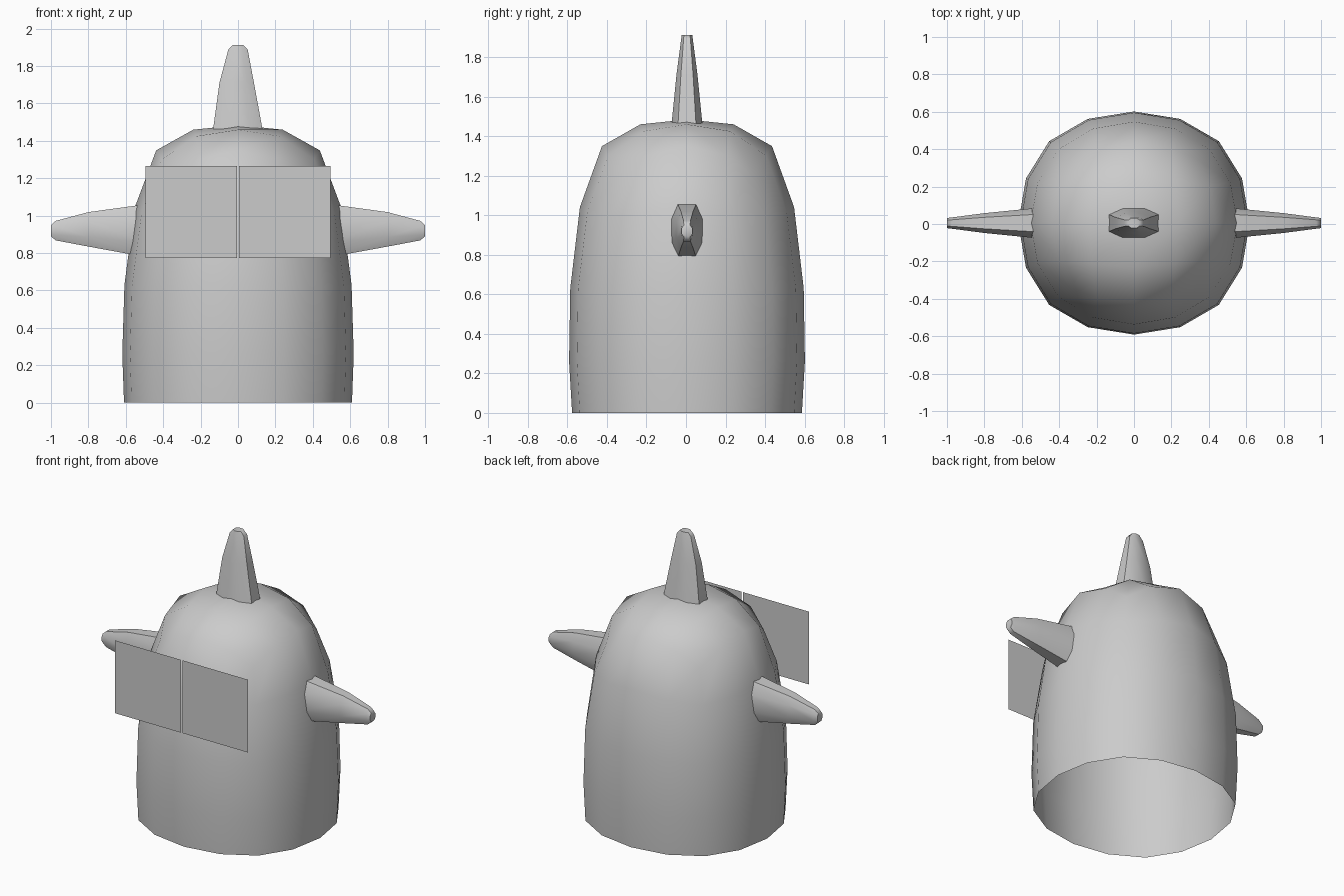
import bpy, bmesh, math
from mathutils import Vector

if "Cube" in bpy.data.objects:
    bpy.data.objects.remove(bpy.data.objects["Cube"])

grey = bpy.data.materials.new("plain grey")
grey.diffuse_color = (0.6, 0.6, 0.6, 1)
grey.use_nodes = True
grey.node_tree.nodes["Principled BSDF"].inputs["Base Color"].default_value = grey.diffuse_color


def make_object(name, verts, faces, smooth=None):
    mesh = bpy.data.meshes.new(name)
    mesh.from_pydata(verts, [], faces)
    mesh.materials.append(grey)
    obj = bpy.data.objects.new(name, mesh)
    bpy.context.collection.objects.link(obj)
    if smooth:
        bpy.ops.object.select_all(action='DESELECT')
        obj.select_set(True)
        bpy.context.view_layer.objects.active = obj
        bpy.ops.object.shade_smooth_by_angle(angle=math.radians(smooth))
    return obj


# Body: rounded open-bottomed box, with row heights set by a profile
HEIGHTS = [(0, 0), (.25, .26), (.481, .63), (.675, 1.04),
           (.822, 1.35), (.91, 1.46), (.94, 1.485)]


def height(u):
    for (u0, h0), (u1, h1) in zip(HEIGHTS, HEIGHTS[1:]):
        if u <= u1:
            return h0 + (h1 - h0) * (u - u0) / (u1 - u0)
    return HEIGHTS[-1][1]


corners = [(-1, -1), (1, -1), (1, 1), (-1, 1)]
cage = [(x * .65, y * .62 + .005, 0) for x, y in corners]
cage += [(x * .69, y * .685 + .005, 1) for x, y in corners]
sides = [(i, (i + 1) % 4, (i + 1) % 4 + 4, i + 4) for i in range(4)]
body = make_object("body", cage, sides + [(4, 5, 6, 7)])
subsurf = body.modifiers.new("round", 'SUBSURF')
subsurf.levels = 2
subsurf.use_limit_surface = False
bpy.context.view_layer.objects.active = body
body.select_set(True)
bpy.ops.object.modifier_apply(modifier="round")
for v in body.data.vertices:
    v.co.z = height(v.co.z)
bpy.ops.object.shade_smooth_by_angle(angle=math.radians(70))


# Horns: flattened eight-sided spikes, given as (distance, centre, half width, half thickness)
HORN = [(.50, .92, .14, .083), (.80, .927, .092, .053),
        (.975, .92, .052, .03), (1.0, .92, .03, .027)]
OCTAGON = [(1, .58), (.45, 1), (-.45, 1), (-1, .58),
           (-1, -.58), (-.45, -1), (.45, -1), (1, -.58)]


def horn(name, place):
    verts = [place(d, c - .92 + w * a, t * b + .005)
             for d, c, w, t in HORN for a, b in OCTAGON]
    faces = [(r * 8 + i, r * 8 + (i + 1) % 8, r * 8 + 8 + (i + 1) % 8, r * 8 + 8 + i)
             for r in range(len(HORN) - 1) for i in range(8)]
    last = len(verts) - 8
    faces += [tuple(range(7, -1, -1)), tuple(range(last, last + 8))]
    obj = make_object(name, verts, faces, 50)
    bm = bmesh.new()
    bm.from_mesh(obj.data)
    bmesh.ops.recalc_face_normals(bm, faces=bm.faces)
    bm.to_mesh(obj.data)
    bm.free()


horn("right_horn", lambda d, w, t: (d, t, .92 + w))
horn("left_horn", lambda d, w, t: (-d, t, .92 + w))
horn("top_horn", lambda d, w, t: (-w, t, d + .912))

# Eye panels: two flat squares in front of the body
for name, x in (("left_eye_panel", -.495), ("right_eye_panel", .005)):
    make_object(name, [(x, -.6, .775), (x + .49, -.6, .775),
                       (x + .49, -.6, 1.265), (x, -.6, 1.265)], [(0, 1, 2, 3)])
